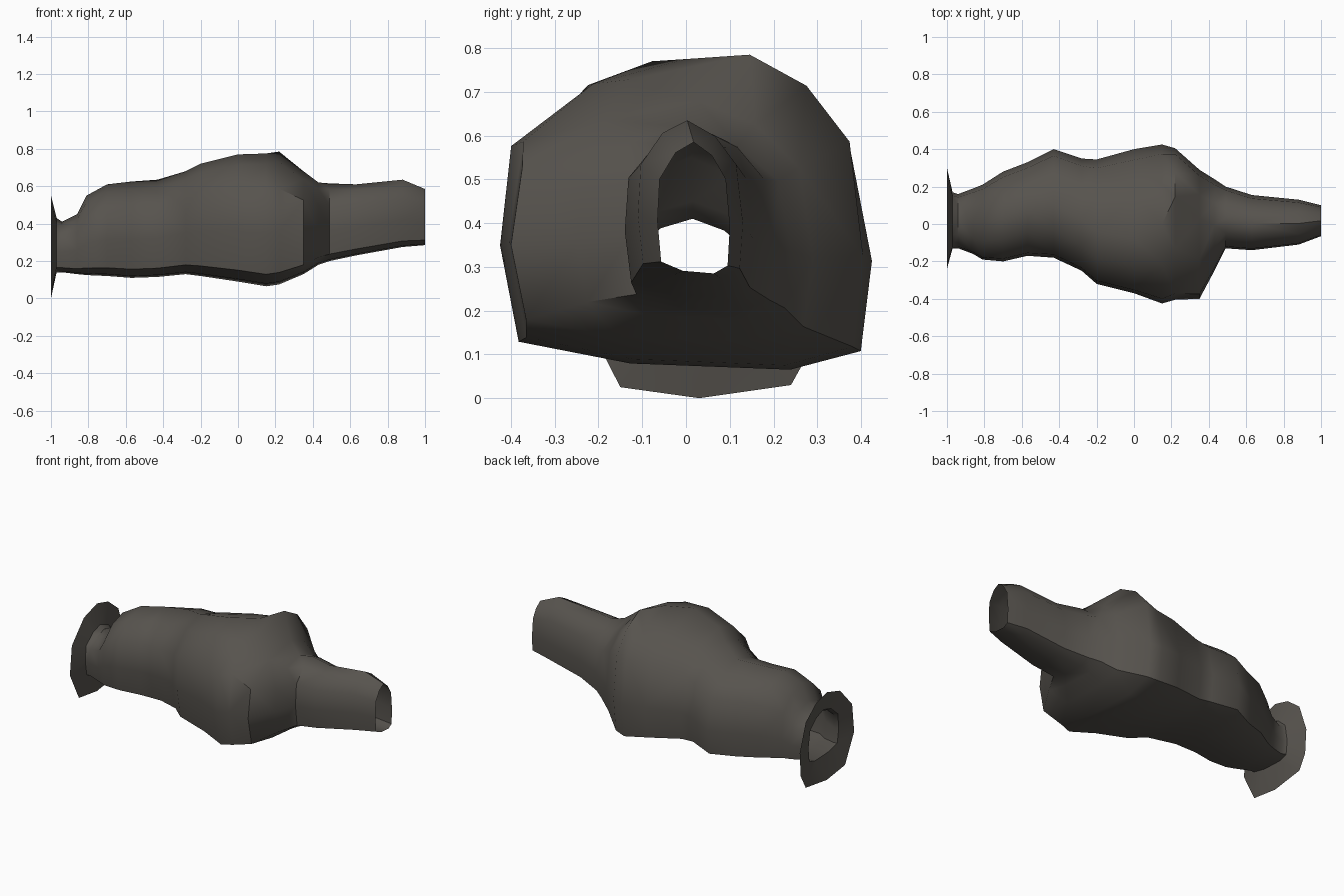
import bpy, bmesh, math

if "Cube" in bpy.data.objects:
    bpy.data.objects.remove(bpy.data.objects["Cube"])

rock = bpy.data.materials.new("dark grey brown rock")
rock.diffuse_color = (0.095, 0.087, 0.076, 1)
rock.use_nodes = True
rock.node_tree.nodes["Principled BSDF"].inputs["Base Color"].default_value = rock.diffuse_color

# Tunnel stations: x, y min, y max, z min, z max, position of roof ridge across the width
STATIONS = [
    (-0.97, -.13, .17, .14, .43, .5),
    (-0.94, -.13, .16, .14, .41, .5),
    (-0.86, -.16, .19, .13, .45, .5),
    (-0.81, -.19, .21, .125, .55, .5),
    (-0.70, -.20, .28, .12, .61, .5),
    (-0.57, -.17, .33, .11, .625, .5),
    (-0.43, -.18, .40, .115, .635, .5),
    (-0.28, -.25, .35, .13, .68, .45),
    (-0.20, -.32, .345, .12, .72, .42),
    (0.00, -.37, .40, .09, .77, .38),
    (0.15, -.425, .425, .065, .775, .5),
    (0.22, -.405, .405, .075, .785, .68),
    (0.35, -.40, .29, .13, .68, .62),
    (0.43, -.25, .24, .18, .62, .5),
    (0.49, -.13, .20, .20, .615, .5),
    (0.63, -.14, .155, .23, .61, .48),
    (0.88, -.11, .13, .275, .635, .47),
    (1.00, -.065, .10, .285, .585, .5),
]


def section(x, y0, y1, z0, z1, p):
    """Arched cave cross-section: flat floor, upright walls, ridged roof."""
    q = 1 - p
    uv = [(.05, .09), (.35, .02), (.78, 0), (.97, .06), (1, .35),
          (p + q * .88, .72), (p + q * .5, .9), (p, 1),
          (p * .5, .92), (p * .06, .72), (0, .4)]
    return [(x, y0 + u * (y1 - y0), z0 + v * (z1 - z0)) for u, v in uv]


def loft(name, rings):
    bm = bmesh.new()
    loops = [[bm.verts.new(c) for c in r] for r in rings]
    n = len(rings[0])
    for a, b in zip(loops, loops[1:]):
        for i in range(n):
            j = (i + 1) % n
            bm.faces.new((a[i], b[i], b[j], a[j])[::-1])
    # Faceted rock keeps its own diagonals
    bmesh.ops.triangulate(bm, faces=bm.faces[:], quad_method='SHORT_EDGE')
    me = bpy.data.meshes.new(name)
    bm.to_mesh(me)
    bm.free()
    me.materials.append(rock)
    ob = bpy.data.objects.new(name, me)
    bpy.context.collection.objects.link(ob)
    bpy.ops.object.select_all(action='DESELECT')
    ob.select_set(True)
    bpy.context.view_layer.objects.active = ob
    bpy.ops.object.shade_smooth_by_angle(angle=math.radians(50))
    return ob


# Cave shell, open at both ends
body = [section(*s) for s in STATIONS]
loft("cave_tunnel", body)

# Flared rim at the wide entrance
rim = [(-1, y, z) for y, z in [
    (-.15, .025), (.03, 0), (.24, .03), (.29, .12), (.30, .27),
    (.24, .44), (.14, .52), (.03, .55), (-.10, .51), (-.22, .38), (-.24, .20)]]
loft("entrance_rim", [rim, body[0]])

# Normals must face outward from the tunnel's middle line
for ob in bpy.data.objects:
    bm = bmesh.new()
    bm.from_mesh(ob.data)
    bm.normal_update()
    out = 0
    for f in bm.faces:
        c = f.calc_center_median()
        out += f.calc_area() * (f.normal.y * (c.y - .02) + f.normal.z * (c.z - .35))
    if out < 0:
        bmesh.ops.reverse_faces(bm, faces=bm.faces[:])
    bm.to_mesh(ob.data)
    bm.free()
